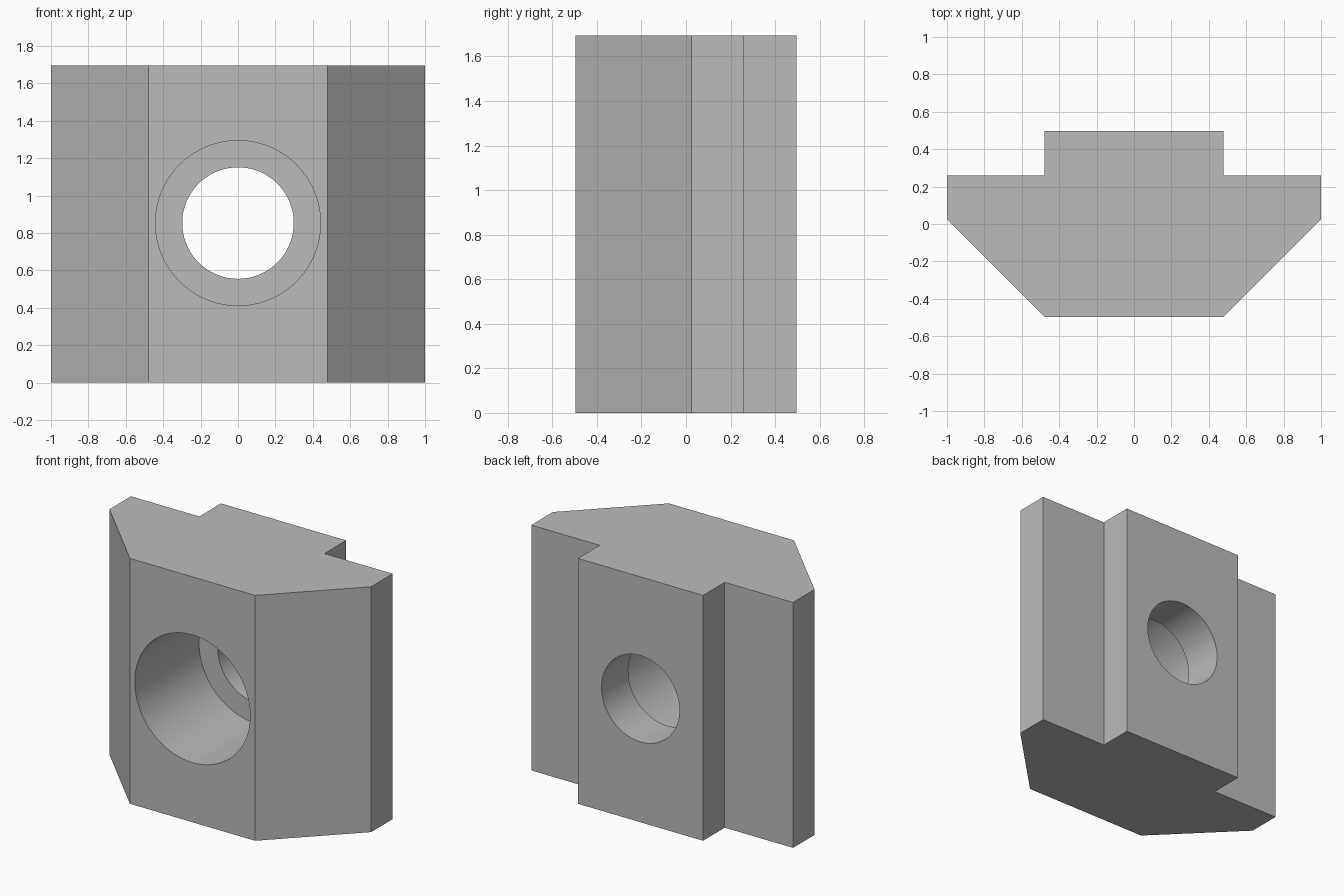
import bpy
import bmesh
import math
from mathutils import Matrix

cube = bpy.data.objects.get("Cube")
if cube:
    bpy.data.objects.remove(cube, do_unlink=True)

HEIGHT = 1.695
FRONT, BACK = -0.497, 0.497
STEP_Y = 0.205            # floor of the counterbore
BORE_Z = 0.853

# Plain grey metal
grey = bpy.data.materials.new("grey metal")
grey.use_nodes = True
color = (0.5, 0.5, 0.5, 1)
grey.diffuse_color = color
grey.node_tree.nodes["Principled BSDF"].inputs["Base Color"].default_value = color


def add_object(name, bm):
    bmesh.ops.recalc_face_normals(bm, faces=bm.faces)
    mesh = bpy.data.meshes.new(name)
    bm.to_mesh(mesh)
    bm.free()
    mesh.materials.append(grey)
    obj = bpy.data.objects.new(name, mesh)
    bpy.context.collection.objects.link(obj)
    return obj


def bore_cutter(name, radius, y0, y1):
    """Cylinder along y, centred on the bore axis."""
    bm = bmesh.new()
    place = Matrix.Translation((0, (y0 + y1) / 2, BORE_Z)) @ Matrix.Rotation(math.pi / 2, 4, 'X')
    bmesh.ops.create_cone(bm, cap_ends=True, segments=96, radius1=radius,
                          radius2=radius, depth=y1 - y0, matrix=place)
    obj = add_object(name, bm)
    obj.hide_render = True
    return obj


# Nut body: mirrored T profile with chamfered front, extruded upward
half = [(0.478, FRONT), (1, 0.025), (1, 0.26), (0.478, 0.26), (0.478, BACK)]
outline = half + [(-x, y) for x, y in reversed(half)]
bm = bmesh.new()
base = bm.faces.new([bm.verts.new((x, y, 0)) for x, y in outline])
top = bmesh.ops.extrude_face_region(bm, geom=[base], use_keep_orig=True)
bmesh.ops.translate(bm, vec=(0, 0, HEIGHT),
                    verts=[v for v in top["geom"] if isinstance(v, bmesh.types.BMVert)])
body = add_object("slot_nut_body", bm)

# Wide counterbore from the front, narrow hole through the back
cutters = [bore_cutter("counterbore_cutter", 0.441, FRONT - 0.2, STEP_Y),
           bore_cutter("through_hole_cutter", 0.298, 0, BACK + 0.2)]
bpy.ops.object.select_all(action='DESELECT')
bpy.context.view_layer.objects.active = body
body.select_set(True)
for cutter in cutters:
    mod = body.modifiers.new(cutter.name, 'BOOLEAN')
    mod.operation = 'DIFFERENCE'
    mod.solver = 'EXACT'
    mod.object = cutter
    bpy.ops.object.modifier_apply(modifier=mod.name)
    bpy.data.objects.remove(cutter, do_unlink=True)

# Smooth bore walls, crisp edges
bpy.ops.object.shade_smooth_by_angle(angle=math.radians(30))
